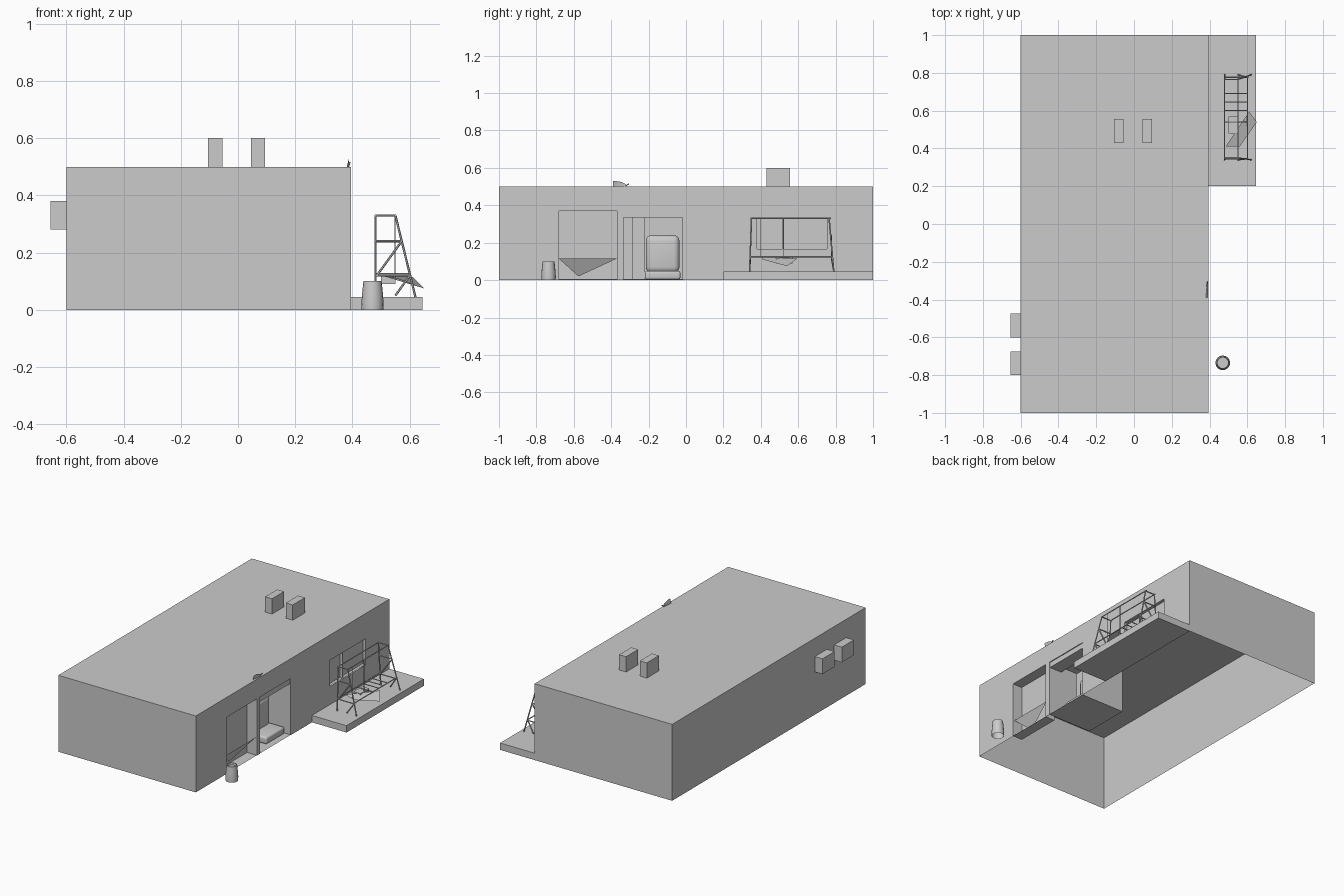
import bpy, bmesh, math
from mathutils import Vector

cube = bpy.data.objects.get("Cube")
if cube:
    bpy.data.objects.remove(cube, do_unlink=True)

grey = bpy.data.materials.new("plain_grey")
grey.use_nodes = True
GREY = (0.6, 0.6, 0.6, 1)
grey.diffuse_color = GREY
grey.node_tree.nodes["Principled BSDF"].inputs["Base Color"].default_value = GREY


def finish(name, bm, smooth=False):
    mesh = bpy.data.meshes.new(name)
    bm.to_mesh(mesh)
    bm.free()
    mesh.materials.append(grey)
    ob = bpy.data.objects.new(name, mesh)
    bpy.context.collection.objects.link(ob)
    if smooth:
        bpy.ops.object.select_all(action="DESELECT")
        bpy.context.view_layer.objects.active = ob
        ob.select_set(True)
        bpy.ops.object.shade_smooth_by_angle(angle=math.radians(40))
    return ob


def quad(bm, *pts):
    bm.faces.new([bm.verts.new(p) for p in pts])


def box(name, lo, hi, bevel=0):
    bm = bmesh.new()
    bmesh.ops.create_cube(bm, size=1)
    for v in bm.verts:
        v.co = [(a + b) / 2 + c * (b - a) for a, b, c in zip(lo, hi, v.co)]
    if bevel:
        bmesh.ops.bevel(bm, geom=bm.edges[:], offset=bevel, segments=4,
                        profile=0.5, affect="EDGES")
    return finish(name, bm, bevel > 0)


def sheet(name, *pts):
    bm = bmesh.new()
    quad(bm, *pts)
    return finish(name, bm)


def rods(name, pairs, r=0.004):
    bm = bmesh.new()
    for a, b in pairs:
        a, b = Vector(a), Vector(b)
        made = bmesh.ops.create_cone(bm, cap_ends=True, segments=6, radius1=r,
                                     radius2=r, depth=(b - a).length)
        turn = (b - a).to_track_quat("Z", "Y")
        for v in made["verts"]:
            v.co = turn @ v.co + (a + b) / 2
    return finish(name, bm)


# Building shell, open underneath, with recessed openings in one long wall
X0, X1, H = -0.6, 0.395, 0.5
openings = [(-0.68, -0.37, 0.0, 0.37, 0.07),
            (-0.335, -0.02, 0.0, 0.37, 0.32),
            (0.38, 0.755, 0.165, 0.335, 0.02)]
bm = bmesh.new()
quad(bm, (X0, -1, H), (X1, -1, H), (X1, 1, H), (X0, 1, H))
quad(bm, (X0, -1, 0), (X1, -1, 0), (X1, -1, H), (X0, -1, H))
quad(bm, (X1, 1, 0), (X0, 1, 0), (X0, 1, H), (X1, 1, H))
quad(bm, (X0, 1, 0), (X0, -1, 0), (X0, -1, H), (X0, 1, H))
start = -1
for y0, y1, z0, z1, d in openings + [(1, 1, 0, 0, 0)]:
    quad(bm, (X1, start, 0), (X1, y0, 0), (X1, y0, H), (X1, start, H))
    start = y1
    if y0 == y1:
        break
    quad(bm, (X1, y0, z1), (X1, y1, z1), (X1, y1, H), (X1, y0, H))
    if z0 > 0:
        quad(bm, (X1, y0, 0), (X1, y1, 0), (X1, y1, z0), (X1, y0, z0))
    b, f = X1 - d, z0 + 0.002
    quad(bm, (b, y0, f), (b, y1, f), (b, y1, z1), (b, y0, z1))
    quad(bm, (X1, y0, f), (X1, y1, f), (b, y1, f), (b, y0, f))
    quad(bm, (X1, y0, z1), (b, y0, z1), (b, y1, z1), (X1, y1, z1))
    quad(bm, (X1, y0, f), (b, y0, f), (b, y0, z1), (X1, y0, z1))
    quad(bm, (X1, y1, f), (X1, y1, z1), (b, y1, z1), (b, y1, f))
bmesh.ops.remove_doubles(bm, verts=bm.verts[:], dist=0.0005)
finish("building_shell", bm)

# Porch, roof vents, wall units
box("porch_slab", (X1, 0.2, 0), (0.645, 1, 0.045))
for i, x in enumerate((-0.105, 0.045)):
    box(f"roof_vent_{i + 1}", (x, 0.43, H), (x + 0.05, 0.555, 0.6))
for i, y in enumerate((-0.8, -0.6)):
    box(f"wall_unit_{i + 1}", (-0.655, y, 0.28), (X0, y + 0.125, 0.38))

# Recess contents
sheet("tilted_panel", (0.385, -0.68, 0.115), (0.335, -0.575, 0.02), (0.385, -0.37, 0.115))
box("door_header", (0.3, -0.335, 0.335), (0.39, -0.02, 0.369))
box("door_leaf", (0.2, -0.29, 0.003), (0.215, -0.22, 0.335))
box("window_mullion", (0.376, 0.517, 0.165), (0.394, 0.523, 0.335))
box("chair_seat", (0.19, -0.22, 0.003), (0.36, -0.03, 0.05), 0.012)
box("chair_back", (0.19, -0.215, 0.04), (0.265, -0.035, 0.24), 0.03)

# Tapered bin, open at the top, with a recessed lid
bm = bmesh.new()
rings = []
for r, z in ((0.038, 0), (0.039, 0.02), (0.036, 0.06), (0.032, 0.1), (0.028, 0.1), (0.028, 0.085)):
    rings.append([bm.verts.new((0.47 + r * math.cos(i * math.tau / 16),
                                -0.735 + r * math.sin(i * math.tau / 16), z)) for i in range(16)])
for lo, hi in zip(rings, rings[1:]):
    for i in range(16):
        j = (i + 1) % 16
        bm.faces.new((lo[i], lo[j], hi[j], hi[i]))
bm.faces.new(rings[-1])
finish("bin", bm, True)

# Small dish on the roof edge
bm = bmesh.new()
hub = bm.verts.new((0.38, -0.39, H))
arc = [bm.verts.new((0.388, -0.39 + 0.075 * math.sin(t * math.pi / 12),
                     H + 0.03 * math.cos(t * math.pi / 12))) for t in range(7)]
for a, b in zip(arc, arc[1:]):
    bm.faces.new((hub, a, b))
finish("roof_dish", bm)
rods("dish_arm", [((0.385, -0.33, H), (0.39, -0.305, 0.515))], 0.003)

# Garden swing: two braced end frames joined by rails
end_rods = []
for top, foot in ((0.35, 0.34), (0.765, 0.79)):
    mid = (top + foot) / 2
    end_rods += [((0.48, top, 0.33), (0.48, foot, 0.045)),
                 ((0.55, top, 0.33), (0.62, foot, 0.045)),
                 ((0.48, top, 0.33), (0.55, top, 0.33)),
                 ((0.48, mid, 0.24), (0.572, mid, 0.24)),
                 ((0.572, mid, 0.24), (0.485, mid, 0.12)),
                 ((0.48, mid, 0.12), (0.605, mid, 0.12)),
                 ((0.6, mid, 0.12), (0.55, foot, 0.05))]
rods("swing_end_frames", end_rods)
rods("swing_rails", [((x, 0.345, z), (x, 0.775, z))
                     for x, z in ((0.48, 0.33), (0.55, 0.33), (0.48, 0.125), (0.6, 0.125))], 0.0035)
rods("swing_slats", [((0.48, y, 0.125), (0.6, y, 0.125))
                     for y in (0.54, 0.6, 0.645, 0.69)], 0.0035)
rods("swing_hangers", [((0.548, y, 0.33), (0.548, y, 0.125)) for y in (0.4, 0.52)], 0.002)
sheet("swing_loose_seat", (0.485, 0.41, 0.125), (0.56, 0.41, 0.11), (0.65, 0.54, 0.075), (0.61, 0.595, 0.115))
box("swing_seat_block", (0.5, 0.48, 0.09), (0.55, 0.57, 0.122))
